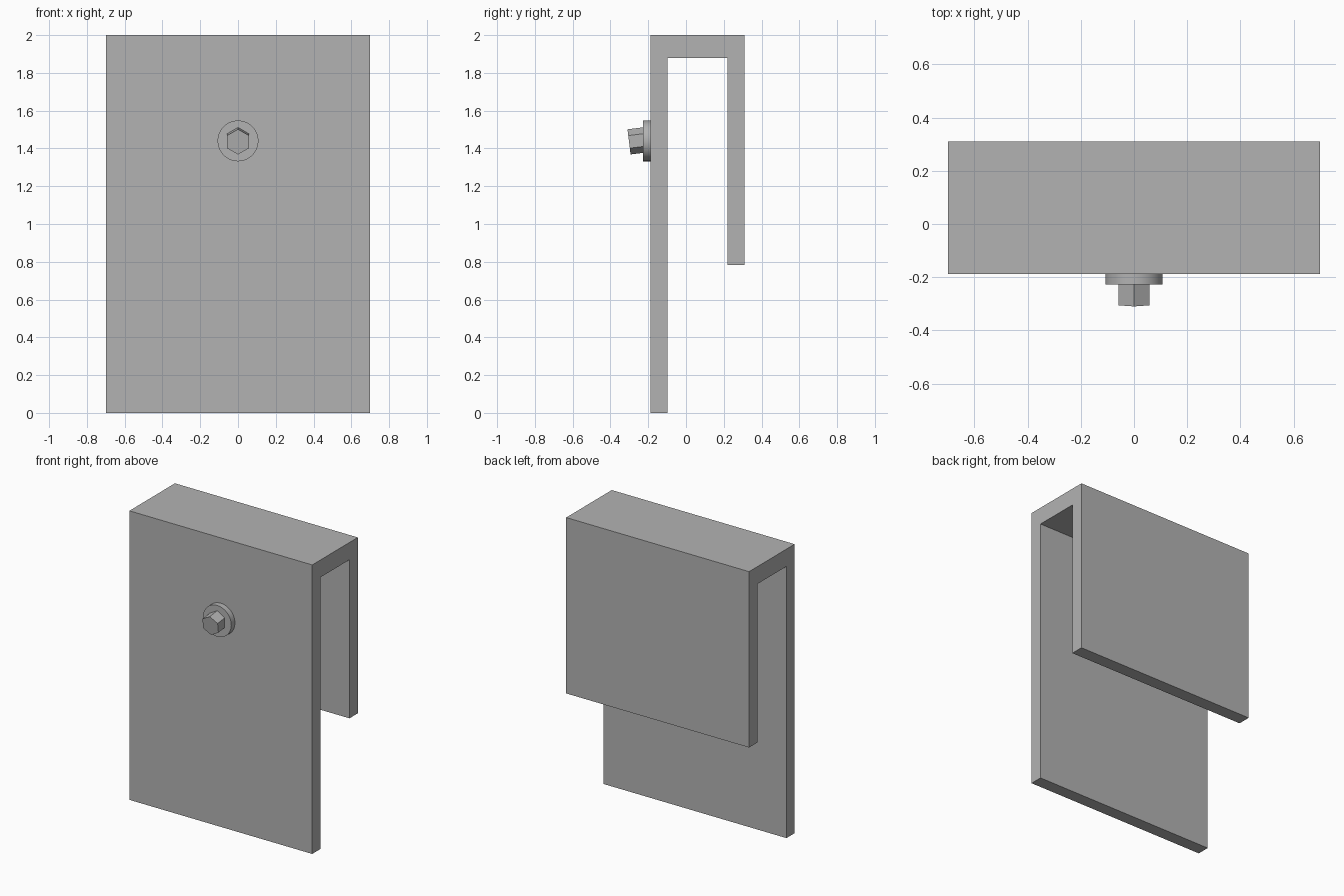
import bpy, bmesh
from math import radians

cube = bpy.data.objects.get("Cube")
if cube:
    bpy.data.objects.remove(cube, do_unlink=True)

# One plain grey for every part
grey = bpy.data.materials.new("plain grey")
grey.use_nodes = True
colour = (0.45, 0.45, 0.45, 1)
grey.diffuse_color = colour
grey.node_tree.nodes["Principled BSDF"].inputs["Base Color"].default_value = colour


def extruded_profile(name, profile, half_width):
    """Extrude a closed (y, z) profile along x."""
    mesh = bpy.data.meshes.new(name)
    bm = bmesh.new()
    face = bm.faces.new([bm.verts.new((-half_width, y, z)) for y, z in profile])
    moved = bmesh.ops.extrude_face_region(bm, geom=[face])["geom"]
    verts = [g for g in moved if isinstance(g, bmesh.types.BMVert)]
    bmesh.ops.translate(bm, verts=verts, vec=(2 * half_width, 0, 0))
    bmesh.ops.recalc_face_normals(bm, faces=bm.faces)
    bm.to_mesh(mesh)
    bm.free()
    obj = bpy.data.objects.new(name, mesh)
    bpy.context.collection.objects.link(obj)
    mesh.materials.append(grey)
    return obj


def forward_cylinder(name, sides, radius, depth, location, tilt=0):
    """Cylinder facing the front, tilted downwards by the given degrees."""
    bpy.ops.mesh.primitive_cylinder_add(
        vertices=sides, radius=radius, depth=depth, location=location,
        rotation=(radians(90 + tilt), 0, 0))
    obj = bpy.context.object
    obj.name = name
    obj.data.materials.append(grey)
    return obj


# Hooked panel: long front leg, top bridge, short back leg
front, front_in, back_in, back = -0.188, -0.099, 0.219, 0.31
extruded_profile("hook_panel", [
    (front, 0), (front_in, 0), (front_in, 1.88), (back_in, 1.88),
    (back_in, 0.783), (back, 0.783), (back, 2), (front, 2)], 0.70)

# Round washer against the front face
forward_cylinder("washer", 64, 0.108, 0.04, (0, front - 0.02, 1.44))
bpy.ops.object.shade_smooth_by_angle(angle=radians(30))

# Slightly drooping hexagonal peg
forward_cylinder("hex_peg", 6, 0.067, 0.10, (0, -0.252, 1.441), tilt=7)
